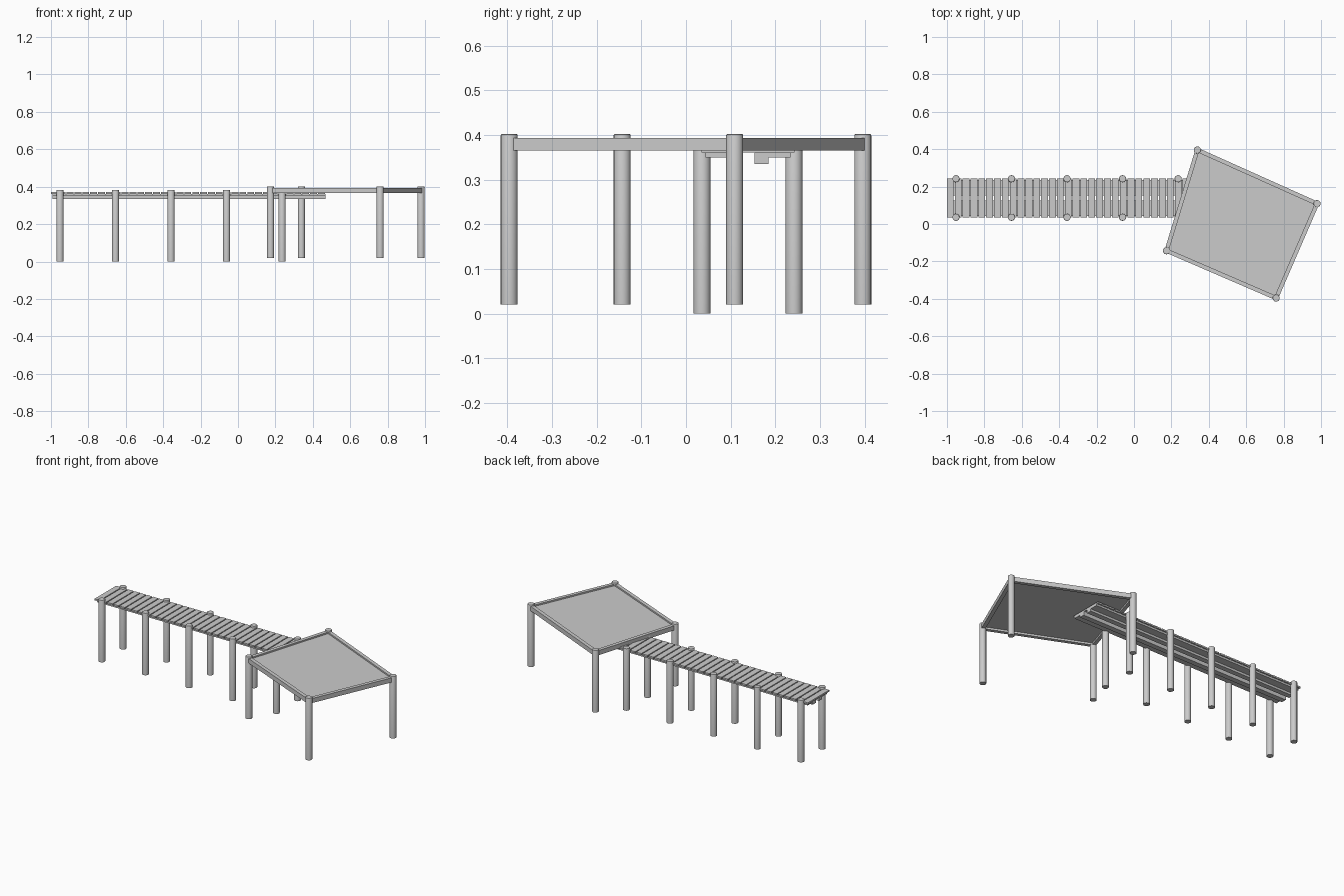
import bpy, bmesh
from math import atan2, pi
from mathutils import Vector, Matrix

if "Cube" in bpy.data.objects:
    bpy.data.objects.remove(bpy.data.objects["Cube"])


def finish(name, bm):
    bmesh.ops.recalc_face_normals(bm, faces=bm.faces)
    me = bpy.data.meshes.new(name)
    bm.to_mesh(me)
    bm.free()
    ob = bpy.data.objects.new(name, me)
    bpy.context.collection.objects.link(ob)
    return ob


def box(name, lo, hi):
    lo, hi = Vector(lo), Vector(hi)
    bm = bmesh.new()
    m = Matrix.Translation((lo + hi) / 2) @ Matrix.Diagonal((*(hi - lo), 1))
    bmesh.ops.create_cube(bm, size=1, matrix=m)
    return finish(name, bm)


def post(name, x, y, z0, z1, r=0.019, sides=20):
    # round pile with a slightly eased top edge
    bm = bmesh.new()
    m = Matrix.Translation((x, y, (z0 + z1) / 2))
    bmesh.ops.create_cone(bm, cap_ends=True, segments=sides, radius1=r,
                          radius2=r, depth=z1 - z0, matrix=m)
    rim = [e for e in bm.edges if all(v.co.z > z1 - 1e-4 for v in e.verts)]
    bmesh.ops.bevel(bm, geom=rim, offset=0.003, segments=2, profile=0.5,
                    affect='EDGES')
    for f in bm.faces:
        f.smooth = abs(f.normal.z) < 0.9
    for e in bm.edges:
        if any(abs(f.normal.z) > 0.9 for f in e.link_faces):
            e.smooth = False
    return finish(name, bm)


def beam(name, a, b, width, z0, z1):
    d = b - a
    mid = (a + b) / 2
    bm = bmesh.new()
    m = (Matrix.Translation((mid.x, mid.y, (z0 + z1) / 2))
         @ Matrix.Rotation(atan2(d.y, d.x), 4, 'Z')
         @ Matrix.Diagonal((d.length, width, z1 - z0, 1)))
    bmesh.ops.create_cube(bm, size=1, matrix=m)
    return finish(name, bm)


# walkway planks
mid_y = 0.139
count, pitch, gap = 35, 0.042, 0.006
for i in range(count):
    x = -1 + i * pitch
    box(f"walkway_plank_{i}", (x, mid_y - 0.104, 0.361),
        (x + pitch - gap, mid_y + 0.104, 0.371))

# stringers: shallow outer pair and deeper inner pair
for side, s in (("front", -1), ("back", 1)):
    for kind, near, far, z0 in (("inner", 0.014, 0.046, 0.335),
                                ("outer", 0.046, 0.095, 0.349)):
        ya, yb = sorted((mid_y + s * near, mid_y + s * far))
        box(f"{side}_{kind}_stringer", (-0.992, ya, z0), (0.468, yb, 0.361))

# walkway piles
for i in range(5):
    for side, s in (("front", -1), ("back", 1)):
        post(f"{side}_walkway_pile_{i}", -0.952 + i * 0.297,
             mid_y + s * 0.103, 0, 0.382)

# platform piles, edge beams and recessed deck
corners = [Vector(c) for c in ((0.174, -0.143), (0.76, -0.396),
                               (0.979, 0.109), (0.339, 0.396))]
for i, c in enumerate(corners):
    post(f"platform_pile_{i}", c.x, c.y, 0.02, 0.402)
    beam(f"platform_edge_beam_{i}", c, corners[(i + 1) % 4], 0.022,
         0.365, 0.393)

bm = bmesh.new()
low = [bm.verts.new((c.x, c.y, 0.377)) for c in corners]
high = [bm.verts.new((c.x, c.y, 0.384)) for c in corners]
bm.faces.new(low)
bm.faces.new(high)
for i in range(4):
    j = (i + 1) % 4
    bm.faces.new((low[i], low[j], high[j], high[i]))
finish("platform_deck", bm)
